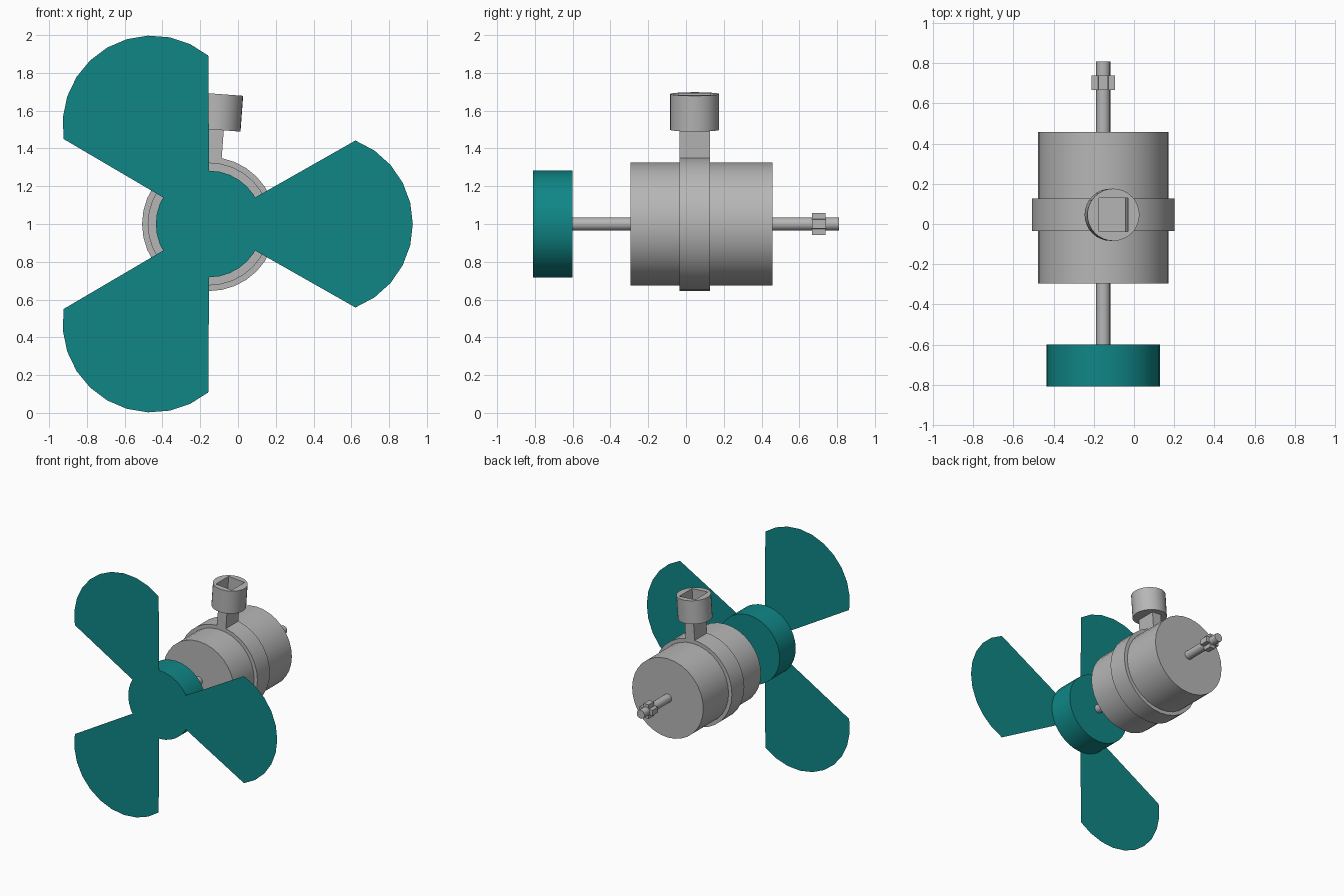
import bpy, bmesh, math
from mathutils import Matrix, Vector

if "Cube" in bpy.data.objects:
    bpy.data.objects.remove(bpy.data.objects["Cube"])

AXIS = Vector((-0.153, 0, 1.0))           # centre line of the shaft
LEAN = Matrix.Rotation(math.radians(4.2), 4, "Y")


def material(name, rgb):
    m = bpy.data.materials.new(name)
    m.use_nodes = True
    m.diffuse_color = (*rgb, 1)
    m.node_tree.nodes["Principled BSDF"].inputs["Base Color"].default_value = (*rgb, 1)
    return m


GREY = material("metal grey", (0.47, 0.47, 0.47))
TEAL = material("propeller teal", (0.005, 0.24, 0.24))


def finish(name, bm, mat, matrix=Matrix()):
    bm.transform(Matrix.Translation(AXIS) @ matrix)
    mesh = bpy.data.meshes.new(name)
    bm.to_mesh(mesh)
    bm.free()
    mesh.materials.append(mat)
    ob = bpy.data.objects.new(name, mesh)
    bpy.context.collection.objects.link(ob)
    return ob


def smooth(ob):
    bpy.ops.object.select_all(action="DESELECT")
    ob.select_set(True)
    bpy.context.view_layer.objects.active = ob
    bpy.ops.object.shade_smooth_by_angle(angle=math.radians(30))


def cylinder(name, r, start, end, mat, sides=32):
    """Cylinder along the shaft, from y = start to y = end."""
    bm = bmesh.new()
    bmesh.ops.create_cone(bm, cap_ends=True, segments=sides, radius1=r, radius2=r,
                          depth=end - start)
    turn = Matrix.Translation((0, (start + end) / 2, 0)) @ Matrix.Rotation(math.pi / 2, 4, "X")
    ob = finish(name, bm, mat, turn)
    smooth(ob)
    return ob


def add_box(bm, size, centre):
    place = Matrix.Translation(centre) @ Matrix.Diagonal((*size, 1))
    bmesh.ops.create_cube(bm, size=1, matrix=place)


# Motor, band, shaft and hub
cylinder("motor_body", 0.325, -0.295, 0.457, GREY)
cylinder("motor_band", 0.355, -0.035, 0.127, GREY)
cylinder("front_shaft", 0.035, -0.61, -0.295, GREY, 16)
cylinder("rear_shaft", 0.035, 0.457, 0.81, GREY, 16)
cylinder("propeller_hub", 0.282, -0.81, -0.60, TEAL)

# Cross-shaped pin near the rear end of the shaft
bm = bmesh.new()
add_box(bm, (0.116, 0.074, 0.046), (0, 0.703, 0))
add_box(bm, (0.046, 0.07, 0.116), (0, 0.703, 0))
finish("cross_pin", bm, GREY)

# Flat blades: straight edges at 30 degrees, round tip
HUB_R, TIP_R, TIP_X, HALF = 0.28, 0.4735, 0.605, math.radians(69)
outline = []
for i in range(7):
    a = math.radians(30 - 10 * i)
    outline.append((HUB_R * math.cos(a), HUB_R * math.sin(a)))
for i in range(11):
    a = HALF * (i / 5 - 1)
    outline.append((TIP_X + TIP_R * math.cos(a), TIP_R * math.sin(a)))
for n, label in enumerate(("left", "upper_right", "lower_right")):
    bm = bmesh.new()
    bm.faces.new([bm.verts.new((x, -0.81, z)) for x, z in outline])
    bmesh.ops.recalc_face_normals(bm, faces=bm.faces)
    if bm.faces[:][0].normal.y > 0:
        bmesh.ops.reverse_faces(bm, faces=bm.faces)
    finish(label + "_blade", bm, TEAL, Matrix.Rotation(-n * math.tau / 3, 4, "Y"))

# Leaning neck on the band
bm = bmesh.new()
add_box(bm, (0.082, 0.162, 0.18), (0, 0.046, 0.42))
finish("neck", bm, GREY, LEAN)

# Round socket with a rectangular hole
bm = bmesh.new()
bmesh.ops.create_cone(bm, cap_ends=True, segments=32, radius1=0.13, radius2=0.13,
                      depth=0.19, matrix=Matrix.Translation((0, 0.046, 0.595)))
socket = finish("socket", bm, GREY, LEAN)
bm = bmesh.new()
add_box(bm, (0.146, 0.166, 0.3), (0, 0.046, 0.68))
cutter = finish("socket_cutter", bm, GREY, LEAN)
cutter.hide_render = True
cut = socket.modifiers.new("hole", "BOOLEAN")
cut.object = cutter
cut.operation = "DIFFERENCE"
cut.solver = "EXACT"
bpy.ops.object.select_all(action="DESELECT")
socket.select_set(True)
bpy.context.view_layer.objects.active = socket
bpy.ops.object.modifier_apply(modifier="hole")
bpy.data.objects.remove(cutter)
smooth(socket)
